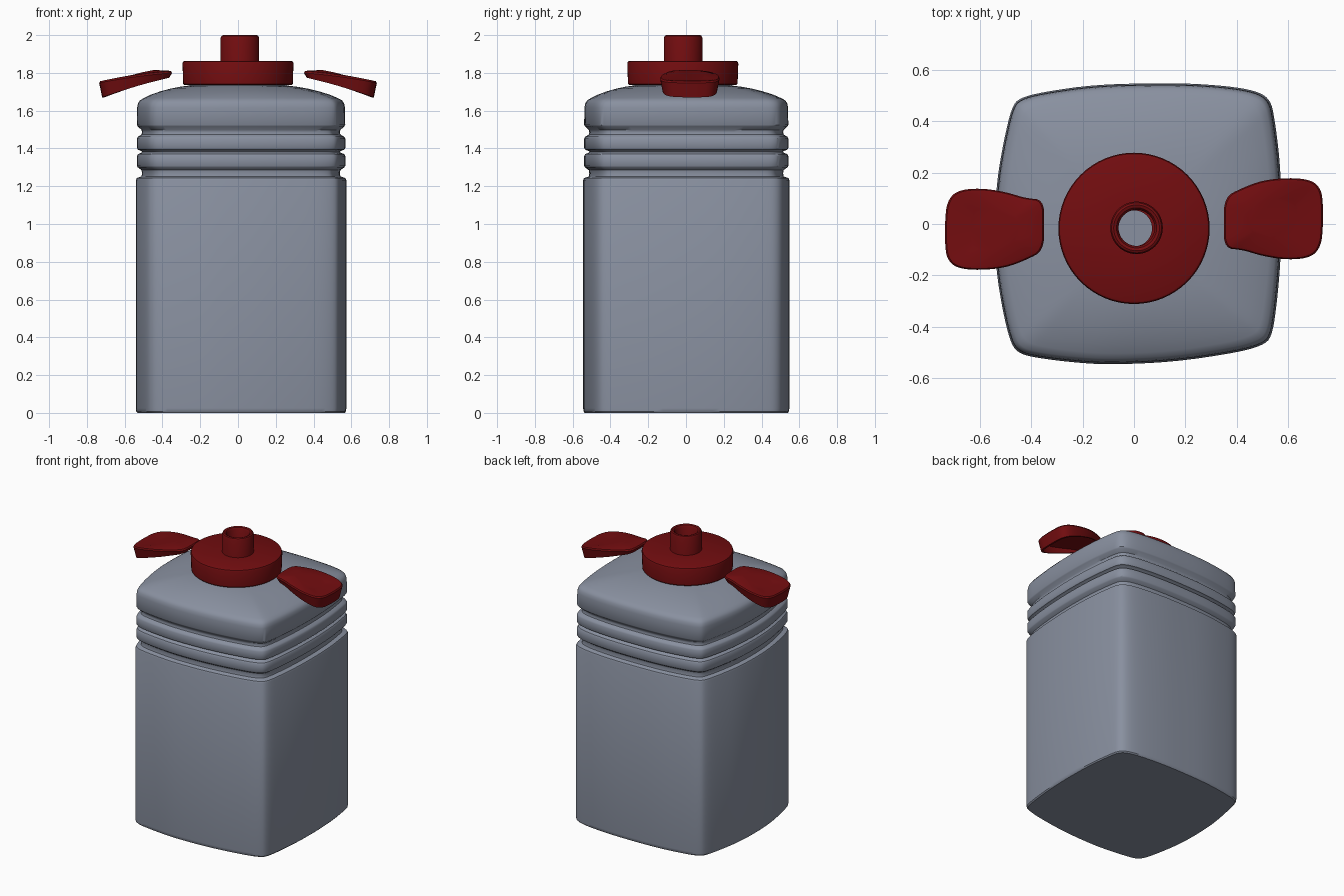
import bpy, bmesh, math

if "Cube" in bpy.data.objects:
    bpy.data.objects.remove(bpy.data.objects["Cube"])


def material(name, rgb):
    m = bpy.data.materials.new(name)
    m.diffuse_color = (*rgb, 1)
    m.use_nodes = True
    m.node_tree.nodes["Principled BSDF"].inputs["Base Color"].default_value = m.diffuse_color
    return m


GREY = material("blue_grey_plastic", (0.25, 0.28, 0.35))
RED = material("dark_red_plastic", (0.17, 0.004, 0.005))


def smooth_loop(pts, steps=2):
    """Corner-cutting smoothing of a closed outline."""
    for _ in range(steps):
        out = []
        for a, b in zip(pts, pts[1:] + pts[:1]):
            out.append((a[0] * .75 + b[0] * .25, a[1] * .75 + b[1] * .25))
            out.append((a[0] * .25 + b[0] * .75, a[1] * .25 + b[1] * .75))
        pts = out
    return pts


def loft(name, rings, mat, cap_start=True, cap_end=True, closed=False, angle=35):
    """Skin a list of equal-sized rings of 3D points."""
    bm = bmesh.new()
    vr = [[bm.verts.new(p) for p in r] for r in rings]
    n = len(vr[0])
    pairs = list(zip(vr, vr[1:])) + ([(vr[-1], vr[0])] if closed else [])
    for a, b in pairs:
        for i in range(n):
            j = (i + 1) % n
            bm.faces.new((a[i], a[j], b[j], b[i]))
    if cap_start and not closed:
        bm.faces.new(vr[0][::-1])
    if cap_end and not closed:
        bm.faces.new(vr[-1])
    bmesh.ops.recalc_face_normals(bm, faces=bm.faces)
    me = bpy.data.meshes.new(name)
    bm.to_mesh(me)
    bm.free()
    ob = bpy.data.objects.new(name, me)
    bpy.context.collection.objects.link(ob)
    me.materials.append(mat)
    bpy.ops.object.select_all(action='DESELECT')
    ob.select_set(True)
    bpy.context.view_layer.objects.active = ob
    bpy.ops.object.shade_smooth_by_angle(angle=math.radians(angle))
    return ob


# Bottle body: bulging square section
section = smooth_loop([
    (.575, .06), (.567, .25), (.545, .42), (.53, .48), (.49, .512), (.4, .532),
    (.25, .545), (.1, .548), (-.15, .542), (-.35, .514), (-.445, .49), (-.475, .455),
    (-.505, .33), (-.533, .17), (-.542, 0), (-.537, -.17), (-.512, -.33),
    (-.482, -.455), (-.455, -.498), (-.4, -.517), (-.25, -.537), (-.1, -.547),
    (.15, -.537), (.4, -.5), (.5, -.472), (.535, -.44), (.553, -.33), (.57, -.15)])
CX, CY = 0.0, -0.017          # cap axis
NECK = 0.26


def body_ring(s, z, t=0.0):
    """Section scaled by s, blended by t towards the round neck."""
    ring = []
    for x, y in section:
        a = math.atan2(y, x)
        cx, cy = CX + NECK * math.cos(a), CY + NECK * math.sin(a)
        ring.append((x * s * (1 - t) + cx * t, y * s * (1 - t) + cy * t, z))
    return ring


profile = [(.985, 0), (.997, .008), (1, .025), (1, 1.232), (.992, 1.243)]
# three grooves, each given by its lower and upper edge
for lo, hi, top in ((1.252, 1.285, 1.308), (1.378, 1.386, 1.402), (1.474, 1.498, 1.525)):
    profile += [(.945, lo), (.94, (lo + hi) / 2), (.945, hi), (.982, top - .008), (.99, top)]
    if top < 1.5:
        rib_top = 1.36 if top < 1.35 else 1.452
        profile += [(.99, rib_top), (.98, rib_top + .01)]
profile += [(.988, 1.615), (.98, 1.638), (.96, 1.655)]
rings = [body_ring(s, z) for s, z in profile]
# shoulder dome and neck
rings += [body_ring(.95, z, t) for t, z in
          ((.06, 1.667), (.2, 1.684), (.4, 1.702), (.62, 1.717), (.82, 1.727), (1, 1.733))]
rings.append([(x, y, 1.775) for x, y, _ in rings[-1]])
loft("bottle_body", rings, GREY, cap_end=False)


# Screw cap with hollow spout
def circle(r, z, x=CX, y=CY, n=64):
    return [(x + r * math.cos(2 * math.pi * i / n),
             y + r * math.sin(2 * math.pi * i / n), z) for i in range(n)]


loft("screw_cap", [circle(r, z) for r, z in (
    (.07, 1.735), (.283, 1.735), (.29, 1.742), (.294, 1.85), (.29, 1.86), (.282, 1.864),
    (.07, 1.864))], RED, closed=True)
loft("spout", [circle(r, z, .01, -.015) for r, z in (
    (.07, 1.735), (.102, 1.735), (.102, 1.985), (.097, 1.996), (.089, 2.0),
    (.078, 1.996), (.07, 1.984))], RED, closed=True)


# Side wings: tilted hollow tabs, the second turned half a circle
wing_outline = smooth_loop([
    (.352, -.095), (.42, -.1), (.5, -.125), (.6, -.14), (.69, -.13), (.728, -.085),
    (.735, 0), (.735, .07), (.728, .135), (.69, .172), (.6, .18), (.5, .17),
    (.42, .14), (.352, .105), (.348, .0)])
WX, WY = .54, .02


def wing_ring(s, drop, lip=0.0):
    """Outline scaled by s, lowered by drop plus a share of the lip depth."""
    ring = []
    for x, y in wing_outline:
        px, py = WX + (x - WX) * s, WY + (y - WY) * s
        k = (x - .35) / .38
        top = 1.812 - .03 * k - .022 * k * k
        ring.append((px, py, top - drop - lip * (.03 + .05 * k)))
    return ring


def wing(name, sign):
    rings = [wing_ring(.5, -.003), wing_ring(.9, 0), wing_ring(.97, .003), wing_ring(1, .012),
             wing_ring(.92, .008, 1), wing_ring(.86, .008, 1), wing_ring(.88, .022)]
    rings = [[(sign * x, sign * y, z) for x, y, z in r] for r in rings]
    loft(name, rings, RED)


wing("right_wing", 1)
wing("left_wing", -1)
